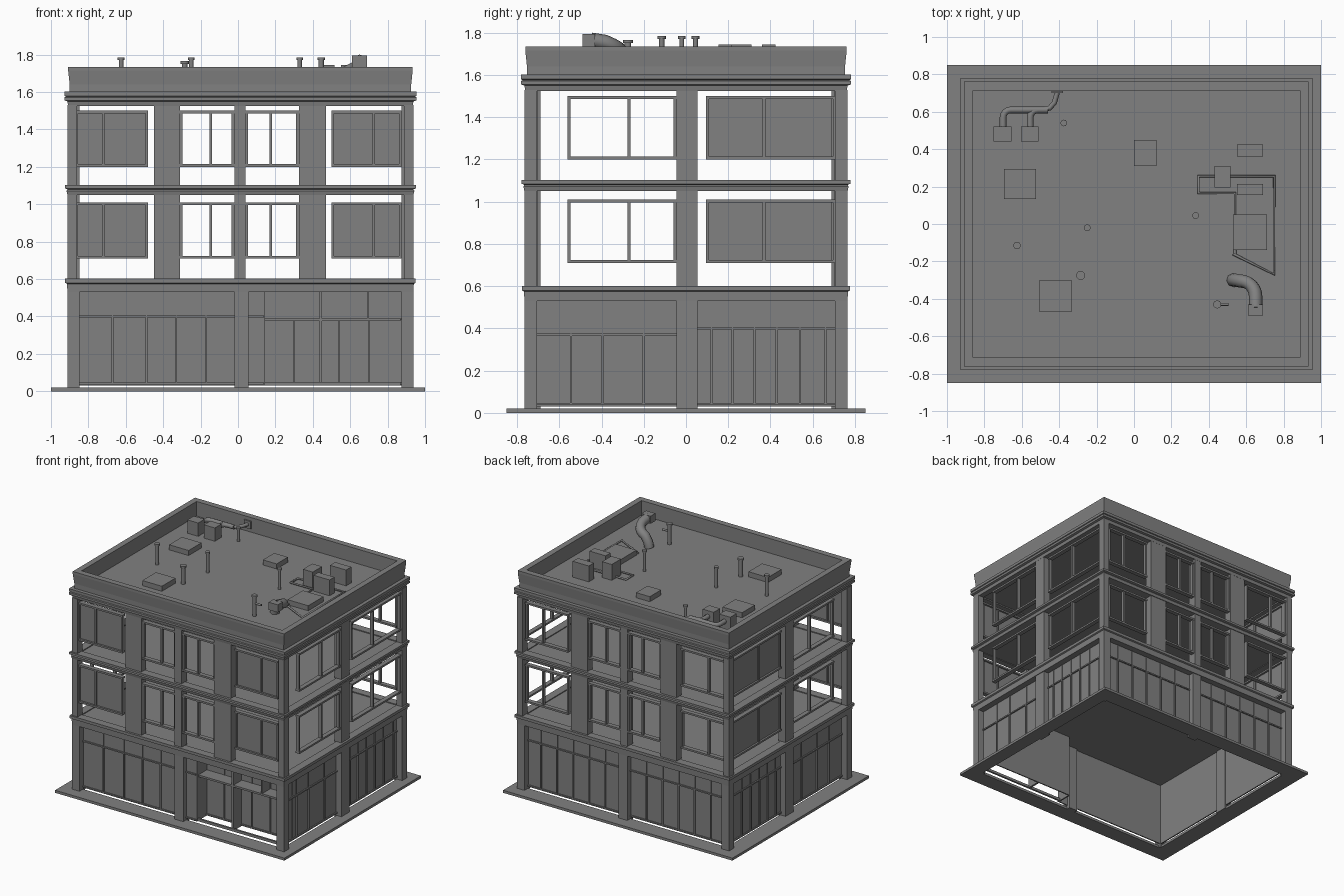
import bpy, bmesh, math
from mathutils import Vector, Matrix

if "Cube" in bpy.data.objects:
    bpy.data.objects.remove(bpy.data.objects["Cube"])

CX = 0.013                     # building centre in x
HX, HY = 0.925, 0.765          # half size of the facade

def material(name, c):
    m = bpy.data.materials.new(name)
    m.diffuse_color = (c, c, c, 1)
    m.use_nodes = True
    m.node_tree.nodes["Principled BSDF"].inputs["Base Color"].default_value = m.diffuse_color
    return m

GREY = material("plain grey", 0.22)

def finish(name, bm, smooth=False):
    me = bpy.data.meshes.new(name)
    bm.normal_update()
    bm.to_mesh(me)
    bm.free()
    me.materials.append(GREY)
    if smooth:
        for p in me.polygons:
            p.use_smooth = len(p.vertices) == 4
    ob = bpy.data.objects.new(name, me)
    bpy.context.collection.objects.link(ob)
    return ob

def boxes(name, items):
    """items: (x0, x1, y0, y1, z0, z1)"""
    bm = bmesh.new()
    for x0, x1, y0, y1, z0, z1 in items:
        mat = Matrix.Translation(((x0 + x1) / 2, (y0 + y1) / 2, (z0 + z1) / 2)) @ \
            Matrix.Diagonal((abs(x1 - x0), abs(y1 - y0), abs(z1 - z0), 1))
        bmesh.ops.create_cube(bm, size=1, matrix=mat)
    return finish(name, bm)

def on_side(side, u0, u1, z0, z1, inset, depth):
    """Box on a facade: u runs along it, inset is measured inward from its outer plane."""
    a, b = inset, inset + depth
    if side == "front":
        return (u0, u1, -HY + a, -HY + b, z0, z1)
    if side == "back":
        return (u0, u1, HY - b, HY - a, z0, z1)
    if side == "right":
        return (CX + HX - b, CX + HX - a, u0, u1, z0, z1)
    return (CX - HX + a, CX - HX + b, u0, u1, z0, z1)

def ring(name, profile):
    """Rectangular sweep: profile of (outset from facade, z), closed."""
    bm = bmesh.new()
    loops = []
    for o, z in profile:
        loops.append([bm.verts.new((CX + sx * (HX + o), sy * (HY + o), z))
                      for sx, sy in ((-1, -1), (1, -1), (1, 1), (-1, 1))])
    n = len(loops)
    for i in range(n):
        a, b = loops[i], loops[(i + 1) % n]
        for k in range(4):
            bm.faces.new((a[k], a[(k + 1) % 4], b[(k + 1) % 4], b[k]))
    bmesh.ops.recalc_face_normals(bm, faces=bm.faces)
    return finish(name, bm)

def pipe(name, pts, r, res=8):
    cu = bpy.data.curves.new(name, 'CURVE')
    cu.dimensions = '3D'
    cu.bevel_depth = r
    cu.bevel_resolution = 2
    cu.use_fill_caps = True
    sp = cu.splines.new('POLY')
    sp.points.add(len(pts) - 1)
    for p, c in zip(sp.points, pts):
        p.co = (*c, 1)
    cu.materials.append(GREY)
    ob = bpy.data.objects.new(name, cu)
    bpy.context.collection.objects.link(ob)

# Pavement frame, open in the middle
boxes("pavement", [(-1, 1, -0.85, -0.72, 0, 0.02), (-1, 1, 0.72, 0.85, 0, 0.02),
                   (-1, -0.86, -0.72, 0.72, 0, 0.02), (0.89, 1, -0.72, 0.72, 0, 0.02)])

# Floor slabs
X0, X1 = CX - HX, CX + HX
boxes("floor_slabs", [(X0 + .04, X1 - .04, -HY + .04, HY - .04, z0, z1)
                      for z0, z1 in ((0.54, 0.595), (1.055, 1.095), (1.535, 1.62))])

# Moulded bands and parapet
ring("shop_band", [(-.05, .53), (0, .53), (0.002, .575), (.012, .58), (.012, .602), (-.05, .602)])
ring("storey_band", [(-.05, 1.05), (0, 1.05), (0.005, 1.072), (0, 1.08), (.014, 1.085), (.014, 1.102), (-.05, 1.102)])
ring("cornice", [(-.05, 1.525), (-.004, 1.525), (0, 1.55), (.016, 1.555), (.016, 1.572),
                 (.008, 1.576), (.016, 1.58), (.016, 1.602), (-.05, 1.602)])
ring("parapet", [(-.05, 1.60), (-.012, 1.60), (-.012, 1.64), (-.004, 1.715), (-.004, 1.735),
                 (-.05, 1.735)])

# Columns
cols = []
for z0, z1, w in ((0.0, 0.535, .065), (0.60, 1.055, .05), (1.10, 1.53, .05)):
    for sx in (0, 1):
        for sy in (0, 1):
            x, y = (X1 - w, X1) if sx else (X0, X0 + w), (HY - .06, HY) if sy else (-HY, -HY + .06)
            cols.append((*x, *y, z0, z1))
    for s in ("front", "back"):
        cols.append(on_side(s, -.02, .055 if z0 == 0 else .04, z0, z1, .005, .07))
        if z0 > 0:
            cols += [on_side(s, -.45, -.31, z0, z1, .005, .06), on_side(s, .325, .47, z0, z1, .005, .06)]
    for s in ("left", "right"):
        cols.append(on_side(s, -.045, .055, z0, z1, .005, .06))
boxes("columns", cols)

# Window frames of the two upper storeys, floating clear of the slabs
def window(side, u0, u1, zb, bars):
    z0, z1, t = zb, zb + .30, .014
    out = [on_side(side, u0, u1, z, z + t, .01, .035) for z in (z0, z1 - t)]
    for u in [u0 + t / 2, u1 - t / 2] + bars:
        out.append(on_side(side, u - t / 2, u + t / 2, z0, z1, .015, .025))
    return out

frames, panes = [], []
for zb in (0.71, 1.20):
    for s in ("front", "back"):
        for u0, u1, bars in ((-.87, -.48, [-.72]), (-.31, -.02, [-.145]),
                             (.04, .325, [.175]), (.50, .875, [.725])):
            frames += window(s, u0, u1, zb, bars)
    for s in ("left", "right"):
        frames += window(s, -.56, -.045, zb, [-.27])
        frames += window(s, .095, .71, zb, [.37])
    # closed panes
    for s, u0, u1 in (("front", -.87, -.48), ("front", .50, .875), ("left", .095, .71)):
        panes.append(on_side(s, u0, u1, zb, zb + .30, .025, .005))
boxes("window_frames", frames)
boxes("window_panes", panes)

# Ground floor shop glazing
def glazing(side, u0, u1, bars, transom, inset=.05):
    panes = [on_side(side, u0, u1, .03, .535, inset, .008)]
    t = .005
    bars_out = [on_side(side, u - t, u + t, .04, transom, inset - .01, .01) for u in bars]
    bars_out += [on_side(side, u - t / 2, u + t / 2, transom, .53, inset - .006, .006) for u in bars]
    bars_out += [on_side(side, u0, u1, z - t, z + t, inset - .01, .01) for z in (.042, transom)]
    return panes, bars_out

shop_panes, shop_bars = [], []
for args in (("front", -.86, -.02, [-.67, -.49, -.33, -.17], .40),
             ("front", .055, .14, [], .40, .045),
             ("front", .14, .89, [.30, .44, .54, .70], .385, .17),     # recessed entrance
             ("back", -.86, -.02, [-.72, -.58, -.44, -.30, -.16], .40),
             ("back", .055, .89, [.20, .34, .48, .62, .76], .40),
             ("right", -.71, -.04, [-.545, -.395, -.20], .37),
             ("right", .05, .71, [.12, .22, .325, .43, .54, .66], .40),
             ("left", -.71, -.04, [-.545, -.395, -.20], .37),
             ("left", .05, .71, [.12, .22, .325, .43, .54, .66], .40)):
    p, b = glazing(*args)
    shop_panes += p
    shop_bars += b
shop_panes += [(.135, .145, -HY + .045, -HY + .17, .03, .535)]
boxes("shop_panes", shop_panes)
boxes("shop_bars", shop_bars)
# Entrance posts and shelf-like canopy rail at the shop opening
boxes("entrance_frame", [(.435, .45, -.70, -.60, .03, .535), (.69, .70, -.70, -.60, .375, .535),
                         (.145, .87, -.70, -.60, .375, .39), (.145, .87, -.71, -.695, .03, .05)])

# Roof hatches
R = 1.62
boxes("roof_hatches", [(x - w / 2, x + w / 2, y - d / 2, y + d / 2, R, R + .04) for x, y, w, d in
                       ((-.61, .215, .17, .16), (-.42, -.385, .17, .17),
                        (.06, .38, .12, .14), (.62, -.045, .18, .19))])

# Air units
boxes("air_units", [(.43, .515, .195, .31, R, 1.745), (.55, .69, .36, .425, R, 1.745),
                    (.55, .69, .155, .215, R, 1.745), (-.75, -.655, .44, .52, R, 1.725),
                    (-.605, -.51, .44, .52, R, 1.725)])

# Roof vents with caps
bm = bmesh.new()
for x, y, top, r in ((-.625, -.115, 1.785, .02), (-.25, -.02, 1.785, .018), (.33, .045, 1.785, .018),
                     (.445, -.43, 1.785, .022), (-.285, -.275, 1.765, .024), (-.375, .54, 1.73, .018)):
    for z0, z1, rr in ((R, top - .008, r * .65), (top - .014, top, r)):
        bmesh.ops.create_cone(bm, cap_ends=True, segments=10, radius1=rr, radius2=rr, depth=z1 - z0,
                              matrix=Matrix.Translation((x, y, (z0 + z1) / 2)))
finish("roof_vents", bm, True)

# Bent exhaust duct with square hood
boxes("duct_hood", [(.61, .69, -.49, -.43, 1.735, 1.795)])
bend = [(.65, -.45, 1.765)] + [(.57 + .08 * math.cos(a), -.385 + .08 * math.sin(a), 1.755 - .035 * a)
                               for a in [i * math.pi / 12 for i in range(0, 7)]]
pipe("exhaust_duct", bend + [(.54, -.30, 1.66), (.53, -.30, R)], .036)
pipe("vent_spout", [(.445, -.43, 1.72), (.505, -.43, 1.72)], .008)

# Pipes joining the rear pair of air units
for x in (-.70, -.555):
    arc = [(x + .04 - .04 * math.cos(a), .57 + .04 * math.sin(a), 1.68)
           for a in [i * math.pi / 8 for i in range(5)]]
    pipe("unit_pipe", [(x, .50, 1.68)] + arc + [(-.46, .61, 1.68)], .018)
pipe("rear_outlet", [(-.5, .61, 1.68), (-.45, .62, 1.68), (-.425, .65, 1.68), (-.41, .705, 1.68)], .014)
boxes("outlet_flange", [(-.44, -.38, .70, .712, 1.65, 1.71)])

# Thin supply lines around the air units
pipe("supply_line", [(.53, -.16, 1.628), (.75, -.27, 1.628), (.75, .255, 1.628), (.345, .255, 1.628),
                     (.345, .165, 1.628), (.54, .165, 1.628), (.54, -.16, 1.628)], .008)
